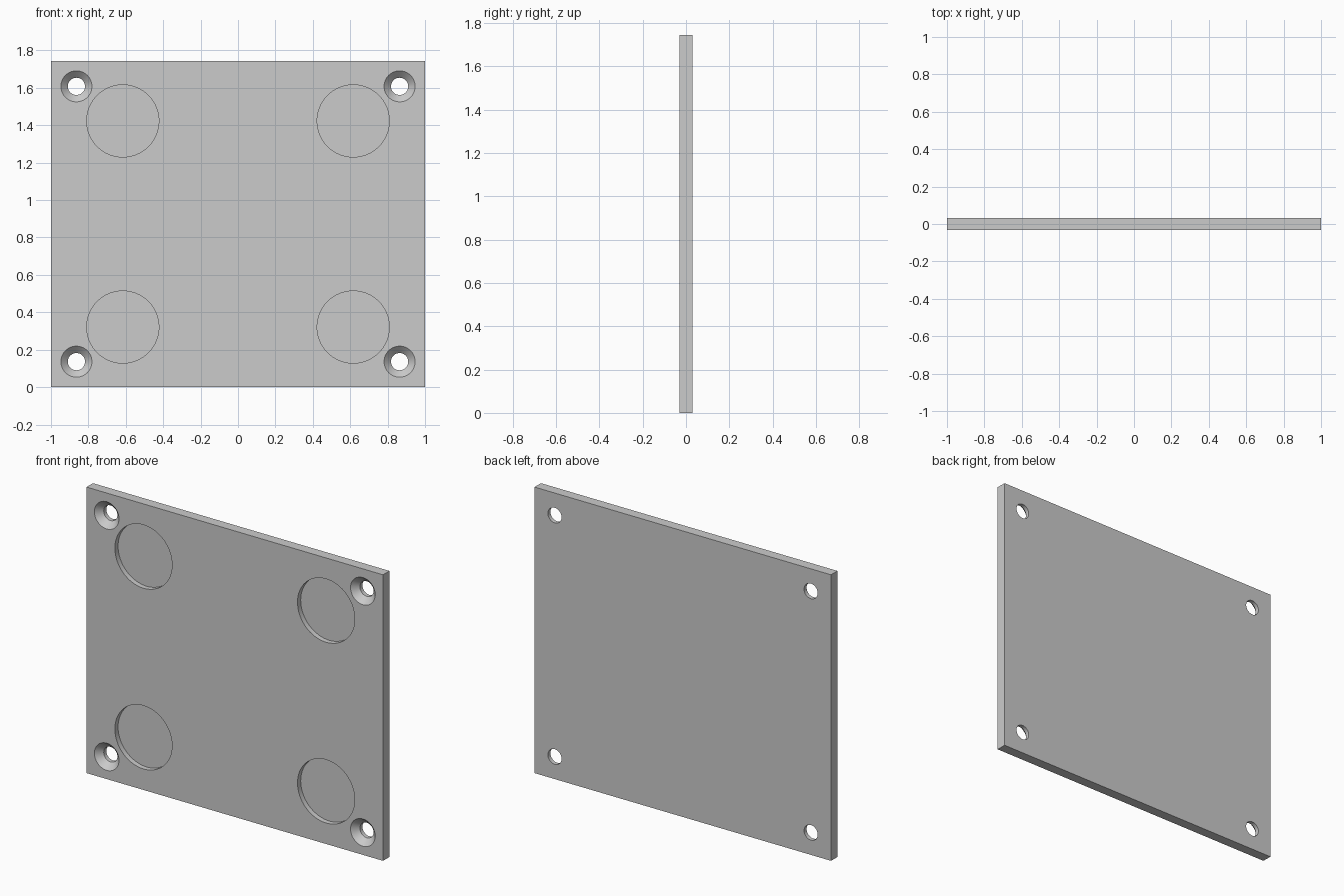
import bpy, bmesh
from math import cos, sin, tau, radians

if "Cube" in bpy.data.objects:
    bpy.data.objects.remove(bpy.data.objects["Cube"])

W, H, T = 2.0, 1.744, 0.062
F = -T / 2          # front face y
SEG = 64


def lathe_cutter(name, x, z, profile):
    """Closed solid turned about the y direction; profile = (radius, y) pairs."""
    bm = bmesh.new()
    rings = [[bm.verts.new((x + r * cos(tau * i / SEG), y, z + r * sin(tau * i / SEG)))
              for i in range(SEG)] for r, y in profile]
    for a, b in zip(rings, rings[1:]):
        for i in range(SEG):
            j = (i + 1) % SEG
            bm.faces.new((a[i], a[j], b[j], b[i]))
    bm.faces.new(rings[0])
    bm.faces.new(rings[-1])
    bmesh.ops.recalc_face_normals(bm, faces=bm.faces)
    me = bpy.data.meshes.new(name)
    bm.to_mesh(me)
    bm.free()
    ob = bpy.data.objects.new(name, me)
    bpy.context.collection.objects.link(ob)
    ob.hide_render = True
    return ob


# flat plate
bpy.ops.mesh.primitive_cube_add(size=1, location=(0, 0, H / 2))
plate = bpy.context.object
plate.name = "mounting_plate"
plate.scale = (W, T, H)
bpy.ops.object.transform_apply(location=True, rotation=False, scale=True)

# countersunk screw holes and shallow round pockets, mirrored to four corners
cutters = []
for sx in (-1, 1):
    for sz in (-1, 1):
        cutters.append(lathe_cutter("screw_hole_cutter", sx * 0.864, H / 2 + sz * 0.736,
                                    [(0.083, F - 0.05), (0.083, F), (0.046, F + 0.037), (0.046, -F + 0.05)]))
        cutters.append(lathe_cutter("pocket_cutter", sx * 0.616, H / 2 + sz * 0.551,
                                    [(0.193, F - 0.05), (0.193, F + 0.031)]))

bpy.context.view_layer.objects.active = plate
for c in cutters:
    mod = plate.modifiers.new("cut", 'BOOLEAN')
    mod.operation = 'DIFFERENCE'
    mod.solver = 'EXACT'
    mod.object = c
    bpy.ops.object.modifier_apply(modifier=mod.name)
    bpy.data.objects.remove(c)

# smooth hole walls, crisp edges
bpy.ops.object.select_all(action='DESELECT')
plate.select_set(True)
bpy.ops.object.shade_smooth_by_angle(angle=radians(30))
